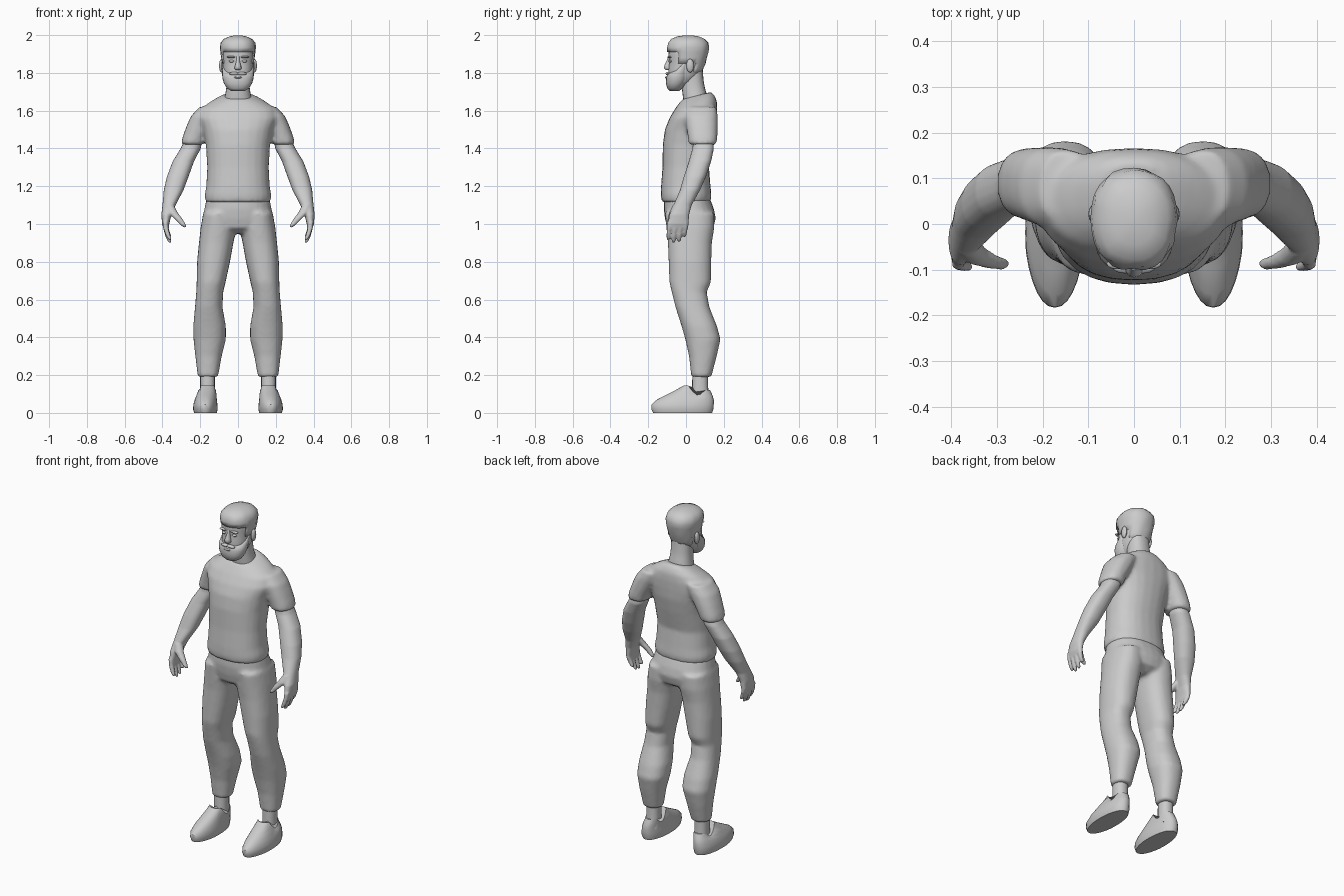
import bpy, bmesh, math, random

random.seed(4)
grey = bpy.data.materials.new("plain_grey")
grey.diffuse_color = (0.6, 0.6, 0.6, 1)


def ring(bm, z, x0, x1, y0, y1, tilt=0, side=1, n=24, power=2.3):
    """Horizontal superellipse inside the given bounds."""
    cx, cy, rx, ry = (x0 + x1) / 2, (y0 + y1) / 2, (x1 - x0) / 2, (y1 - y0) / 2
    out = []
    for i in range(n):
        a = 2 * math.pi * i / n
        c, s = math.cos(a), math.sin(a)
        x = cx + rx * math.copysign(abs(c) ** (2 / power), c)
        dy = ry * math.copysign(abs(s) ** (2 / power), s)
        out.append(bm.verts.new((side * x, cy + dy, z + tilt * dy)))
    return out


def loft(bm, rows, side=1, n=24, power=2.3):
    rings = [ring(bm, *r, side=side, n=n, power=power) for r in rows]
    for a, b in zip(rings, rings[1:]):
        for i in range(n):
            j = (i + 1) % n
            bm.faces.new((a[i], a[j], b[j], b[i]))
    bm.faces.new(rings[0])
    bm.faces.new(rings[-1])


def finish(name, bm, voxel=0, smooth=0, angle=40):
    bmesh.ops.recalc_face_normals(bm, faces=bm.faces[:])
    for f in bm.faces:
        f.smooth = True
    for e in bm.edges:
        if len(e.link_faces) == 2 and e.calc_face_angle(0) > math.radians(angle):
            e.smooth = False
    me = bpy.data.meshes.new(name)
    bm.to_mesh(me)
    bm.free()
    ob = bpy.data.objects.new(name, me)
    bpy.context.collection.objects.link(ob)
    me.materials.append(grey)
    if voxel:
        m = ob.modifiers.new("blend", 'REMESH')
        m.mode, m.voxel_size, m.use_smooth_shade = 'VOXEL', voxel, True
    if smooth:
        m = ob.modifiers.new("relax", 'SMOOTH')
        m.factor, m.iterations = 0.5, smooth
    return ob


def mid(z, w, y0, y1, tilt=0):
    return (z, -w, w, y0, y1, tilt)


def blob(bm, x, y, z, rx, ry, rz):
    r = bmesh.ops.create_uvsphere(bm, u_segments=12, v_segments=8, radius=1)
    for v in r["verts"]:
        v.co = (x + v.co.x * rx, y + v.co.y * ry, z + v.co.z * rz)


# shirt: torso and two short sleeves blended together
bm = bmesh.new()
loft(bm, [mid(1.115, .172, -.128, .13), mid(1.15, .177, -.133, .135), mid(1.2, .168, -.132, .13),
          mid(1.3, .163, -.125, .122), mid(1.42, .17, -.123, .148), mid(1.5, .185, -.112, .162),
          mid(1.56, .21, -.088, .165), mid(1.61, .2, -.058, .166), mid(1.645, .15, -.04, .163, .1),
          mid(1.668, .108, -.028, .148, .2), mid(1.68, .076, -.018, .132, .25)])
for s in (1, -1):
    loft(bm, [(1.42, .182, .302, .014, .162), (1.46, .165, .294, .01, .166),
              (1.52, .13, .272, .0, .168), (1.57, .1, .25, -.01, .168), (1.62, .08, .205, .0, .162)], s)
finish("shirt", bm, .011, 4)

# trousers: pelvis and two legs blended together
bm = bmesh.new()
loft(bm, [mid(1.14, .166, -.115, .125), mid(1.08, .178, -.118, .148), mid(1.03, .186, -.112, .158),
          mid(.98, .17, -.1, .145), mid(.95, .06, -.06, .1)])
for s in (1, -1):
    loft(bm, [(1.06, .02, .184, -.112, .15), (.98, .01, .198, -.104, .15), (.9, .024, .207, -.096, .137),
              (.8, .042, .217, -.092, .134), (.69, .066, .219, -.088, .132), (.64, .078, .221, -.076, .11),
              (.56, .082, .228, -.056, .124), (.46, .064, .237, -.024, .164), (.39, .064, .236, -.004, .183),
              (.3, .086, .226, .016, .163), (.19, .106, .213, .028, .134)], s)
finish("trousers", bm, .011, 4)

for s, tag in ((1, "left"), (-1, "right")):
    # bare arm with palm, four fingers and thumb
    bm = bmesh.new()
    loft(bm, [(1.47, .185, .27, .04, .14), (1.4, .197, .304, .034, .148), (1.33, .233, .347, .014, .133),
              (1.25, .262, .377, -.012, .106), (1.18, .288, .393, -.032, .075), (1.1, .33, .4, -.066, .03),
              (1.05, .352, .406, -.088, .017), (1.0, .364, .402, -.098, .014), (.975, .366, .394, -.098, .012)], s, 20)
    for y, tip in ((-.086, .915), (-.058, .9), (-.029, .905), (-.001, .93)):
        for_rows = []
        for t, r in ((0, .014), (.35, .0135), (.7, .0125), (.92, .0105), (1, .005)):
            z = 1.01 + (tip - 1.01) * t
            x = .385 - .027 * t * t
            yy = y - .008 * t
            for_rows.append((z, x - r, x + r, yy - r * .95, yy + r * .95))
        loft(bm, for_rows, s, 10)
    loft(bm, [(1.1, .34, .385, -.07, -.02), (1.06, .318, .372, -.09, -.046), (1.025, .292, .334, -.098, -.066),
              (.995, .275, .304, -.1, -.074), (.982, .272, .288, -.094, -.08)], s, 10)
    finish(tag + "_arm", bm, .0055, 3)

    # ankle
    bm = bmesh.new()
    loft(bm, [(.06, .12, .2, .03, .125), (.14, .122, .2, .032, .117), (.21, .122, .2, .034, .117)], s, 16)
    finish(tag + "_ankle", bm)

    # shoe with a dipped collar
    bm = bmesh.new()
    loft(bm, [(0, .112, .232, -.174, .138), (.02, .108, .238, -.183, .145), (.045, .109, .236, -.182, .147),
              (.07, .112, .229, -.154, .147), (.095, .114, .22, -.105, .142), (.118, .115, .212, -.06, .136),
              (.145, .116, .206, -.012, .128)], s, 28, 2.2)
    for v in bm.verts:
        if v.co.z > .08 and v.co.y > .015:
            dip = math.exp(-((v.co.y - .06) / .035) ** 2) * .05 + max(0, v.co.y - .06) * .35
            v.co.z -= dip * (v.co.z - .08) / .065
        # toes taper toward a rounded tip
        if v.co.y < -.06:
            k = 1 - .9 * (-.06 - v.co.y)
            v.co.x = s * (.175 + (abs(v.co.x) - .175) * k)
    finish(tag + "_shoe", bm)

    # ear
    bm = bmesh.new()
    blob(bm, s * .088, .022, 1.838, .012, .02, .036)
    finish(tag + "_ear", bm)

    # eye and brow
    bm = bmesh.new()
    blob(bm, s * .034, -.083, 1.862, .014, .01, .007)
    finish(tag + "_eye", bm)
    bm = bmesh.new()
    blob(bm, s * .036, -.087, 1.884, .024, .012, .006)
    finish(tag + "_brow", bm)

# neck
bm = bmesh.new()
loft(bm, [mid(1.62, .08, -.01, .12), mid(1.67, .07, -.016, .115), mid(1.72, .062, -.022, .1),
          mid(1.76, .06, -.022, .093), mid(1.82, .06, -.02, .088)])
finish("neck", bm)

# head
skull = [(1.72, .04, -.08, -.01), (1.755, .064, -.09, .04), (1.79, .075, -.094, .075), (1.83, .08, -.093, .09),
         (1.86, .082, -.088, .1), (1.89, .085, -.094, .108), (1.93, .086, -.09, .11), (1.96, .077, -.077, .103),
         (1.98, .055, -.055, .08), (1.99, .025, -.02, .045)]
bm = bmesh.new()
loft(bm, [mid(*r) for r in skull])
finish("head", bm, angle=60)

# short hair: a slightly lumpy shell kept above a sloping hairline
bm = bmesh.new()
hair = [(1.79, .071, -.09, .08), (1.82, .08, -.09, .091), (1.85, .084, -.09, .104), (1.88, .088, -.094, .112),
        (1.91, .092, -.099, .119), (1.935, .094, -.1, .121), (1.96, .09, -.094, .116), (1.98, .074, -.078, .098),
        (1.993, .045, -.045, .068), (1.999, .015, -.005, .03)]
loft(bm, [mid(*r) for r in hair], n=28)
for v in bm.verts:
    if v.co.z < 1.99:
        k = 1 + random.uniform(-.025, .025)
        v.co.x *= k
        v.co.y = .01 + (v.co.y - .01) * k


def hairline(y):
    return 1.915 if y < -.035 else 1.855 if y < .04 else 1.79


cut = [f for f in bm.faces if f.calc_center_median().z < hairline(f.calc_center_median().y)]
bmesh.ops.delete(bm, geom=cut, context='FACES')
ob = finish("hair", bm)
m = ob.modifiers.new("thickness", 'SOLIDIFY')
m.thickness, m.offset = .01, -1

# full beard running up to the ears
bm = bmesh.new()
loft(bm, [mid(1.705, .036, -.088, -.035), mid(1.718, .058, -.099, -.018), mid(1.745, .075, -.106, .0),
          mid(1.77, .082, -.105, .012, -.1), mid(1.79, .084, -.098, .018, -.1),
          mid(1.815, .084, -.07, .02, .1), mid(1.85, .084, -.03, .018, .1)])
finish("beard", bm, angle=60)

# moustache, lips and nose
bm = bmesh.new()
for s in (1, -1):
    blob(bm, s * .02, -.096, 1.796, .026, .012, .009)
finish("moustache", bm)
bm = bmesh.new()
blob(bm, 0, -.102, 1.776, .022, .009, .006)
finish("lips", bm)
bm = bmesh.new()
loft(bm, [mid(1.815, .014, -.108, -.07), mid(1.826, .02, -.117, -.07), mid(1.84, .015, -.114, -.07),
          mid(1.865, .009, -.102, -.07), mid(1.89, .01, -.095, -.07)], n=12)
finish("nose", bm, angle=70)
